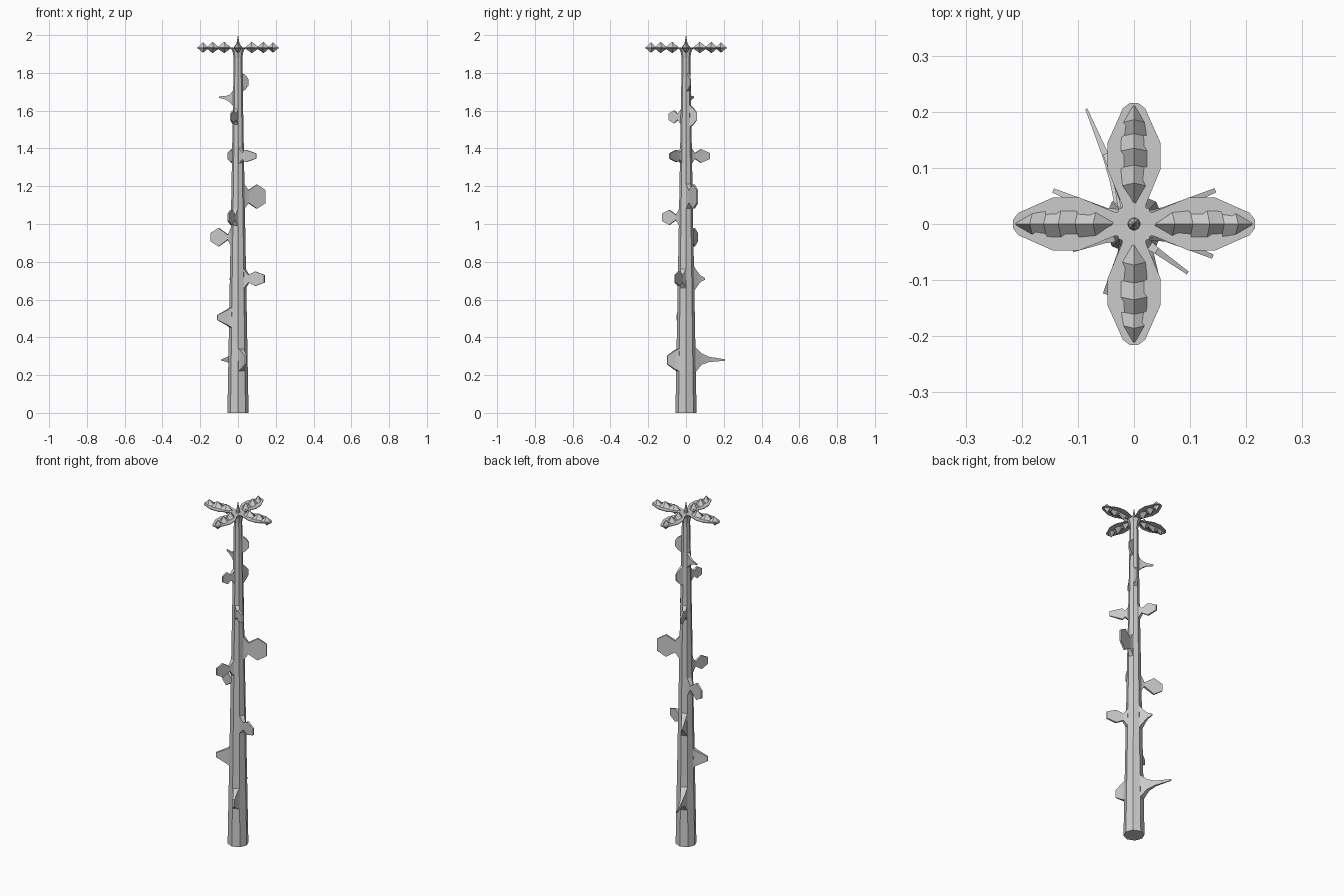
import bpy, bmesh, math
from mathutils import Matrix, Vector

if "Cube" in bpy.data.objects:
    bpy.data.objects.remove(bpy.data.objects["Cube"])

stone = bpy.data.materials.new("pale_grey")
stone.diffuse_color = (0.6, 0.6, 0.6, 1)
stone.use_nodes = True
stone.node_tree.nodes["Principled BSDF"].inputs["Base Color"].default_value = stone.diffuse_color


def finish(name, bm):
    bmesh.ops.recalc_face_normals(bm, faces=bm.faces)
    mesh = bpy.data.meshes.new(name)
    bm.to_mesh(mesh)
    bm.free()
    mesh.materials.append(stone)
    ob = bpy.data.objects.new(name, mesh)
    bpy.context.collection.objects.link(ob)
    return ob


def loft(name, rings):
    """Skin a closed tube through rings of equal point count."""
    bm = bmesh.new()
    rows = [[bm.verts.new(p) for p in ring] for ring in rings]
    n = len(rows[0])
    for a, b in zip(rows, rows[1:]):
        for i in range(n):
            j = (i + 1) % n
            bm.faces.new((a[i], a[j], b[j], b[i]))
    bm.faces.new(rows[0])
    bm.faces.new(rows[-1])
    return finish(name, bm)


def octagon(r, z):
    return [(r * math.cos(i * math.pi / 4), r * math.sin(i * math.pi / 4), z) for i in range(8)]


def trunk_radius(z):
    return 0.056 - 0.018 * z


# Tapered eight-sided trunk with a flared head, and the spike on top
loft("trunk", [octagon(trunk_radius(0), 0), octagon(trunk_radius(1.0), 1.0),
               octagon(0.0225, 1.88), octagon(0.028, 1.91), octagon(0.038, 1.932)])
loft("top_spike", [octagon(0.012, 1.925), octagon(0.011, 1.945),
                   octagon(0.006, 1.965), octagon(0.0006, 2.0)])


def fin(name, angle, z, base, sections, yaw=0):
    """Grow a fin from one trunk facet. base = half height at the root;
    sections = (distance from axis, half height, half thickness, z shift)."""
    face = trunk_radius(z) * math.cos(math.pi / 8)
    half = trunk_radius(z) * math.sin(math.pi / 8)
    steps = [(face - 0.004, base, half, 0)] + sections
    root = Vector((face, 0, 0))
    rings = []
    for r, h, t, dz in steps:
        ring = []
        for sy, sz in ((-1, -1), (1, -1), (1, 1), (-1, 1)):
            p = Vector((r, sy * t, dz + sz * h)) - root
            if r > face:
                p = Matrix.Rotation(math.radians(yaw), 3, 'Z') @ p
            ring.append(p + root)
        rings.append(ring)
    ob = loft(name, rings)
    turn = Matrix.Rotation(math.radians(angle), 4, 'Z')
    ob.data.transform(Matrix.Translation((0, 0, z)) @ turn)


def paddle(stem, peak, tip, h_stem, h_peak, h_tip):
    return [(stem, h_stem, 0.008, 0), (peak, h_peak, 0.006, 0), (tip, h_tip, 0.004, 0)]


# Thorns
fin("long_thorn", 112.5, 0.28, 0.07,
    [(0.085, 0.03, 0.011, 0.005), (0.13, 0.014, 0.006, 0.003), (0.222, 0.004, 0.002, 0)])
fin("short_thorn", 112.5, 0.71, 0.07,
    [(0.06, 0.04, 0.01, 0), (0.08, 0.018, 0.006, 0), (0.109, 0.004, 0.003, 0)])
fin("upper_thorn", 157.5, 1.665, 0.045,
    [(0.045, 0.02, 0.006, 0), (0.07, 0.009, 0.004, 0.003), (0.108, 0.004, 0.002, 0.007)])

# Blunt wedges
fin("low_wedge", -67.5, 0.28, 0.06, [(0.065, 0.05, 0.012, 0), (0.108, 0.022, 0.005, 0)])
fin("left_wedge", 202.5, 0.505, 0.055, [(0.06, 0.042, 0.012, 0), (0.119, 0.013, 0.005, 0)])
fin("small_wedge", 67.5, 1.57, 0.06, [(0.045, 0.04, 0.006, 0), (0.063, 0.018, 0.003, 0)])
fin("top_wedge", 22.5, 1.75, 0.05, [(0.043, 0.036, 0.006, 0), (0.06, 0.015, 0.003, 0)])

# Leaf paddles
fin("paddle_low", -22.5, 0.71, 0.055, paddle(0.062, 0.10, 0.152, 0.020, 0.038, 0.02))
fin("paddle_left", 157.5, 0.93, 0.055, paddle(0.056, 0.11, 0.156, 0.012, 0.049, 0.022))
fin("paddle_front", -112.5, 1.035, 0.05, paddle(0.056, 0.095, 0.135, 0.013, 0.04, 0.02))
fin("paddle_large", 22.5, 1.145, 0.07, paddle(0.058, 0.108, 0.157, 0.033, 0.064, 0.034))
fin("paddle_back", 112.5, 1.36, 0.045, paddle(0.05, 0.085, 0.135, 0.014, 0.036, 0.016))
fin("paddle_skewed", -67.5, 1.36, 0.045,
    [(0.05, 0.018, 0.008, 0), (0.065, 0.033, 0.006, 0), (0.133, 0.014, 0.003, 0)], yaw=32)
fin("paddle_high", -112.5, 1.567, 0.045, paddle(0.046, 0.068, 0.098, 0.015, 0.034, 0.017))

# Crown: four flat petals, each with a toothed ridge above and below
PLANE = 1.932
OUTLINE = [(0.0, 0.022), (0.034, 0.021), (0.097, 0.047), (0.145, 0.047), (0.206, 0.02), (0.216, 0.007)]
RIDGE = [(0.040, 0.003, 0.003), (0.073, 0.033, 0.022), (0.105, 0.007, 0.025), (0.135, 0.033, 0.025),
         (0.161, 0.007, 0.024), (0.186, 0.03, 0.020), (0.212, 0.003, 0.005)]
for k in range(4):
    turn = Matrix.Rotation(k * math.pi / 2, 4, 'Z')
    petal = loft(f"petal_{k + 1}", [[(r, s * w, PLANE + s * q * 0.002)
                                     for s, q in ((-1, 1), (1, -1), (1, 1), (-1, -1))]
                                    for r, w in OUTLINE])
    ridge = loft(f"petal_ridge_{k + 1}", [[(r, 0, PLANE + h), (r - 0.005, w, PLANE),
                                           (r, 0, PLANE - h * 0.85), (r - 0.005, -w, PLANE)]
                                          for r, h, w in RIDGE])
    petal.data.transform(turn)
    ridge.data.transform(turn)
